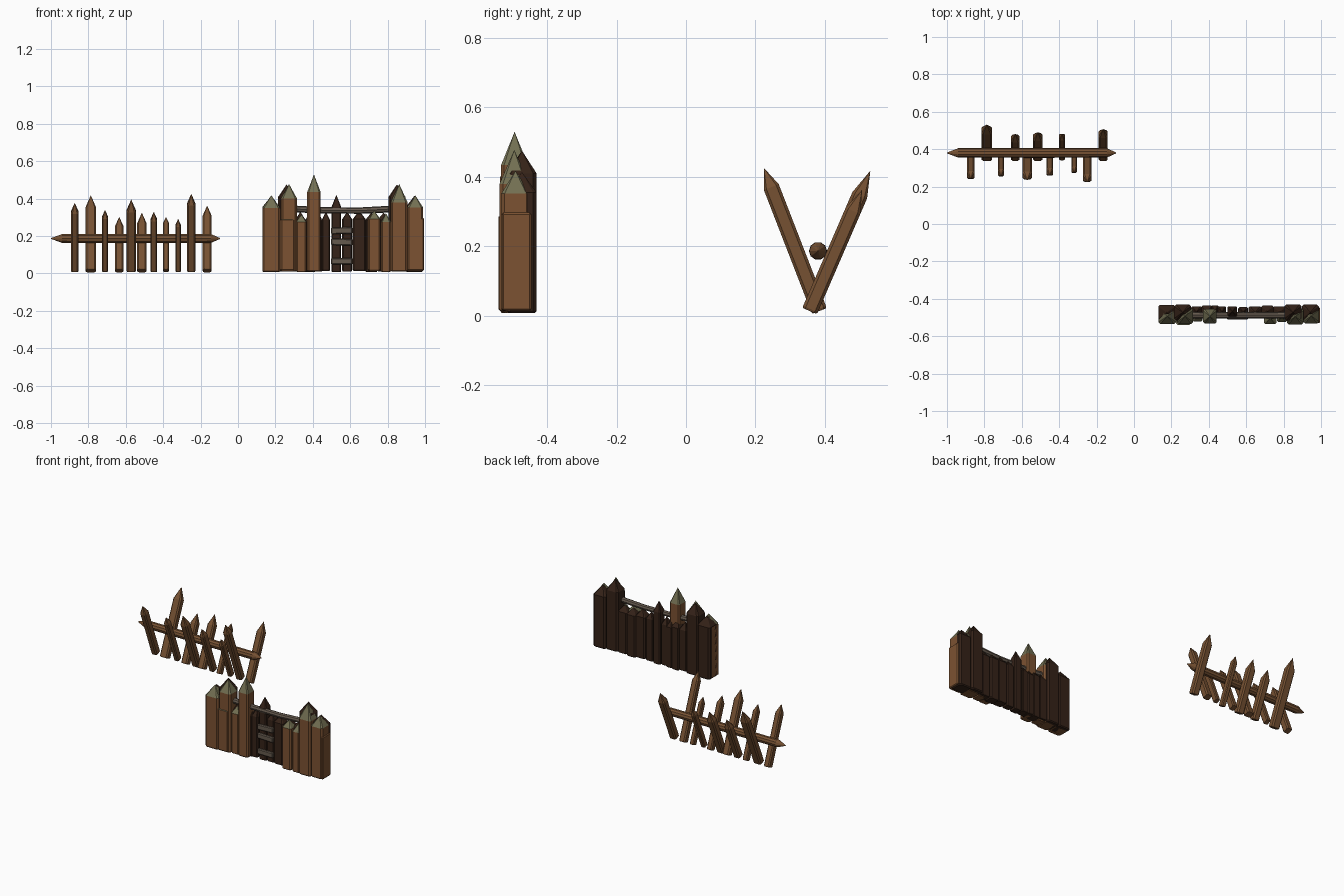
import bpy, bmesh, math
from mathutils import Matrix, Vector

if "Cube" in bpy.data.objects:
    bpy.data.objects.remove(bpy.data.objects["Cube"])


def mat(name, rgb):
    m = bpy.data.materials.new(name)
    m.diffuse_color = (*rgb, 1)
    m.use_nodes = True
    m.node_tree.nodes["Principled BSDF"].inputs["Base Color"].default_value = m.diffuse_color
    return m


BROWN = mat("brown_wood", (0.20, 0.085, 0.032))
STAKE = mat("stake_wood", (0.18, 0.082, 0.032))
DARK = mat("dark_wood", (0.035, 0.016, 0.009))
MOSS = mat("mossy_tip", (0.17, 0.16, 0.085))
GREY = mat("weathered_wood", (0.13, 0.10, 0.075))


def finish(name, bm, mats, matrix=Matrix()):
    bmesh.ops.recalc_face_normals(bm, faces=bm.faces[:])
    me = bpy.data.meshes.new(name)
    bm.to_mesh(me)
    bm.free()
    for m in mats:
        me.materials.append(m)
    ob = bpy.data.objects.new(name, me)
    ob.matrix_world = matrix
    bpy.context.collection.objects.link(ob)
    return ob


def post(name, w, d, shoulder, top, mats, matrix, cham=0.18):
    """Chamfered rectangular post with a pyramid tip, base at local origin."""
    bm = bmesh.new()
    c = cham * min(w, d)

    def ring(z, s):
        a, b = w / 2, d / 2
        pts = [(a, -b + c), (a, b - c), (a - c, b), (-a + c, b),
               (-a, b - c), (-a, -b + c), (-a + c, -b), (a - c, -b)]
        return [bm.verts.new((x * s, y * s, z)) for x, y in pts]

    rings = [ring(0, 0.88), ring(0.006, 1), ring(shoulder, 1)]
    for r0, r1 in zip(rings, rings[1:]):
        for i in range(8):
            j = (i + 1) % 8
            bm.faces.new((r0[i], r0[j], r1[j], r1[i]))
    bm.faces.new(rings[0])
    apex = bm.verts.new((0, 0, top))
    for i in range(8):
        f = bm.faces.new((rings[-1][i], rings[-1][(i + 1) % 8], apex))
        f.material_index = len(mats) - 1
    return finish(name, bm, mats, matrix)


def box(name, x0, x1, y0, y1, z0, z1, m, roll=0):
    bm = bmesh.new()
    bmesh.ops.create_cube(bm, size=1)
    bmesh.ops.scale(bm, vec=(x1 - x0, y1 - y0, z1 - z0), verts=bm.verts)
    bmesh.ops.bevel(bm, geom=bm.edges[:], offset=0.005, segments=1, affect='EDGES')
    centre = Vector((x0 + x1, y0 + y1, z0 + z1)) / 2
    return finish(name, bm, [m], Matrix.Translation(centre) @ Matrix.Rotation(roll, 4, 'Y'))


def pole(name, sections, y, m, sides=10):
    """Round pole along x through (x, z, radius) sections."""
    bm = bmesh.new()
    rings = []
    for x, z, r in sections:
        rings.append([bm.verts.new((x, y + r * math.cos(k * math.tau / sides),
                                    z + r * math.sin(k * math.tau / sides)))
                      for k in range(sides)])
    for r0, r1 in zip(rings, rings[1:]):
        for i in range(sides):
            j = (i + 1) % sides
            bm.faces.new((r0[i], r0[j], r1[j], r1[i]))
    bm.faces.new(rings[0])
    bm.faces.new(rings[-1])
    return finish(name, bm, [m])


# Spiked barricade: pointed rail
pole("barricade_rail", [(-1, .187, .002), (-.94, .187, .025), (-.5, .187, .026),
                        (-.145, .187, .025), (-.095, .187, .002)], 0.38, STAKE)

# Crossed stakes: x, width, tip height, lean direction (-1 front, 1 back)
stakes = [(-.873, .041, .378, -1), (-.787, .057, .418, 1), (-.711, .033, .340, -1),
          (-.635, .046, .303, 1), (-.571, .050, .396, -1), (-.514, .050, .325, 1),
          (-.450, .036, .330, -1), (-.385, .030, .303, 1), (-.320, .030, .292, -1),
          (-.250, .044, .426, -1), (-.165, .049, .363, 1)]
for i, (x, w, top, s) in enumerate(stakes):
    ang = math.radians(21.2 if s < 0 else 23.4)
    base = Vector((x, 0.370 - 0.014 * s, 0.014))
    length = (top - base.z) / math.cos(ang)
    post(f"barricade_stake_{i + 1}", w, min(.046, w + .008), length - 1.35 * w, length,
         [STAKE], Matrix.Translation(base) @ Matrix.Rotation(-s * ang, 4, 'X'))

# Palisade front posts: x0, x1, y0, y1, shoulder, tip
front = [(.130, .226, -.535, -.450, .350, .418), (.230, .316, -.535, -.450, .400, .478),
         (.225, .305, -.540, -.460, .285, .305), (.312, .366, -.520, -.455, .275, .315),
         (.370, .442, -.532, -.455, .435, .530), (.695, .762, -.535, -.470, .290, .335),
         (.765, .817, -.525, -.460, .275, .322), (.817, .907, -.537, -.452, .380, .478),
         (.905, .990, -.532, -.450, .352, .418)]
# Palisade back posts, dark
back = [(.130, .222, -.515, -.432, .355, .412), (.215, .305, -.515, -.430, .410, .476),
        (.305, .362, -.500, -.440, .285, .330), (.362, .415, -.500, -.435, .290, .330),
        (.412, .452, -.500, -.435, .280, .325), (.448, .492, -.500, -.440, .285, .330),
        (.500, .552, -.495, -.440, .355, .420), (.557, .610, -.495, -.445, .290, .330),
        (.613, .683, -.505, -.440, .290, .335), (.680, .745, -.500, -.435, .285, .325),
        (.745, .812, -.500, -.440, .285, .325), (.805, .895, -.515, -.430, .410, .476),
        (.897, .988, -.515, -.430, .355, .414)]
for label, rows, mats in (("front", front, [BROWN, MOSS]), ("back", back, [DARK])):
    for i, (x0, x1, y0, y1, sh, top) in enumerate(rows):
        z = .008 + .003 * (i % 3)
        post(f"palisade_{label}_post_{i + 1}", x1 - x0, y1 - y0, sh - z, top - z, mats,
             Matrix.Translation(((x0 + x1) / 2, (y0 + y1) / 2, z)), .12)

# Outer slab on the right end
box("palisade_end_slab", .96, .995, -.530, -.445, .015, .297, BROWN)

# Top rail and gate battens
pole("palisade_top_rail", [(.30, .345, .018), (.45, .338, .017), (.65, .336, .017),
                           (.83, .345, .018)], -.487, GREY, 8)
for i, (z, roll) in enumerate(((.065, 0), (.168, .03), (.229, -.03))):
    box(f"gate_batten_{i + 1}", .497, .612, -.510, -.492, z - .018, z + .018, GREY, roll)
